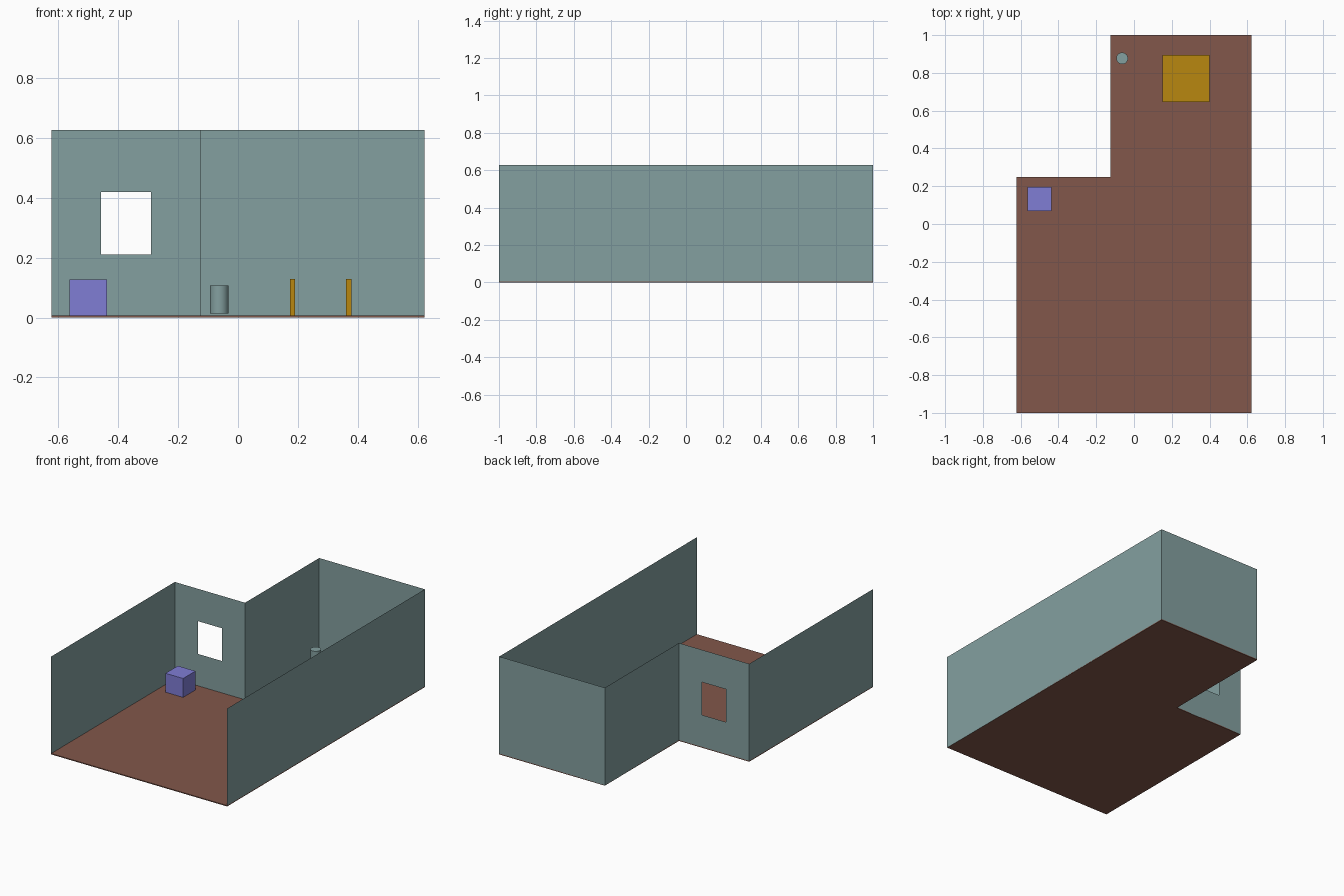
import bpy
import bmesh
from mathutils import Matrix, Vector

cube = bpy.data.objects.get("Cube")
if cube:
    bpy.data.objects.remove(cube, do_unlink=True)


def material(name, rgb):
    m = bpy.data.materials.new(name)
    m.use_nodes = True
    m.diffuse_color = (*rgb, 1)
    m.node_tree.nodes["Principled BSDF"].inputs["Base Color"].default_value = (*rgb, 1)
    return m


wall_paint = material("grey teal", (0.23, 0.35, 0.35))
floor_brown = material("brown", (0.225, 0.096, 0.07))
crate_violet = material("violet", (0.215, 0.205, 0.66))
table_gold = material("golden wood", (0.48, 0.245, 0.005))


def finish(name, bm, mat):
    mesh = bpy.data.meshes.new(name)
    bm.to_mesh(mesh)
    bm.free()
    mesh.materials.append(mat)
    obj = bpy.data.objects.new(name, mesh)
    bpy.context.collection.objects.link(obj)
    return obj


def box(name, low, high, mat):
    low, high = Vector(low), Vector(high)
    bm = bmesh.new()
    place = Matrix.Translation((low + high) / 2) @ Matrix.Diagonal((*(high - low), 1))
    bmesh.ops.create_cube(bm, size=1, matrix=place)
    return finish(name, bm, mat)


def quad(bm, a, b, z0, z1):
    """Upright sheet between two plan points."""
    corners = [(*a, z0), (*b, z0), (*b, z1), (*a, z1)]
    bm.faces.new([bm.verts.new(c) for c in corners])


# Plan of the room, from front left corner round to front right
W, NOTCH_X, NOTCH_Y, H, FLOOR = 0.623, -0.125, 0.25, 0.627, 0.006
plan = [(-W, -1), (-W, NOTCH_Y), (NOTCH_X, NOTCH_Y), (NOTCH_X, 1), (W, 1), (W, -1)]

# Floor slab
bm = bmesh.new()
base = bm.faces.new([bm.verts.new((x, y, 0)) for x, y in plan])
grown = bmesh.ops.extrude_face_region(bm, geom=[base], use_keep_orig=True)
top = [v for v in grown["geom"] if isinstance(v, bmesh.types.BMVert)]
bmesh.ops.translate(bm, verts=top, vec=(0, 0, FLOOR))
bmesh.ops.recalc_face_normals(bm, faces=bm.faces)
finish("floor", bm, floor_brown)

# Thin walls, with a window opening in the notch wall
bm = bmesh.new()
for i, (a, b) in enumerate(zip(plan, plan[1:])):
    if i != 1:
        quad(bm, a, b, 0, H)
win_l, win_r, win_low, win_high = -0.457, -0.29, 0.21, 0.42
xs = [-W, win_l, win_r, NOTCH_X]
for i, (x0, x1) in enumerate(zip(xs, xs[1:])):
    a, b = (x0, NOTCH_Y), (x1, NOTCH_Y)
    if i == 1:
        quad(bm, a, b, 0, win_low)
        quad(bm, a, b, win_high, H)
    else:
        quad(bm, a, b, 0, H)
bmesh.ops.remove_doubles(bm, verts=bm.verts, dist=0.0001)
finish("walls", bm, wall_paint)

# Crate in the corner below the window
box("crate", (-0.563, 0.07, 0.001), (-0.438, 0.195, 0.127), crate_violet)

# Table: sheet top on four square legs
cx, cy, half, leg, inset, height = 0.276, 0.77, 0.125, 0.009, 0.094, 0.13
bm = bmesh.new()
bmesh.ops.create_grid(bm, x_segments=1, y_segments=1, size=half,
                      matrix=Matrix.Translation((cx, cy, height)))
finish("table_top", bm, table_gold)
for sx, side in ((-1, "right"), (1, "left")):
    for sy, end in ((-1, "front"), (1, "back")):
        x, y = cx + sx * inset, cy + sy * inset
        box(f"table_leg_{end}_{side}", (x - leg, y - leg, 0.001),
            (x + leg, y + leg, height - 0.001), table_gold)

# Round waste bin
bpy.ops.mesh.primitive_cylinder_add(vertices=32, radius=0.031, depth=0.094,
                                    location=(-0.063, 0.877, 0.06))
bin_obj = bpy.context.object
bin_obj.name = "waste_bin"
bin_obj.data.materials.append(wall_paint)
bpy.ops.object.shade_smooth_by_angle()
